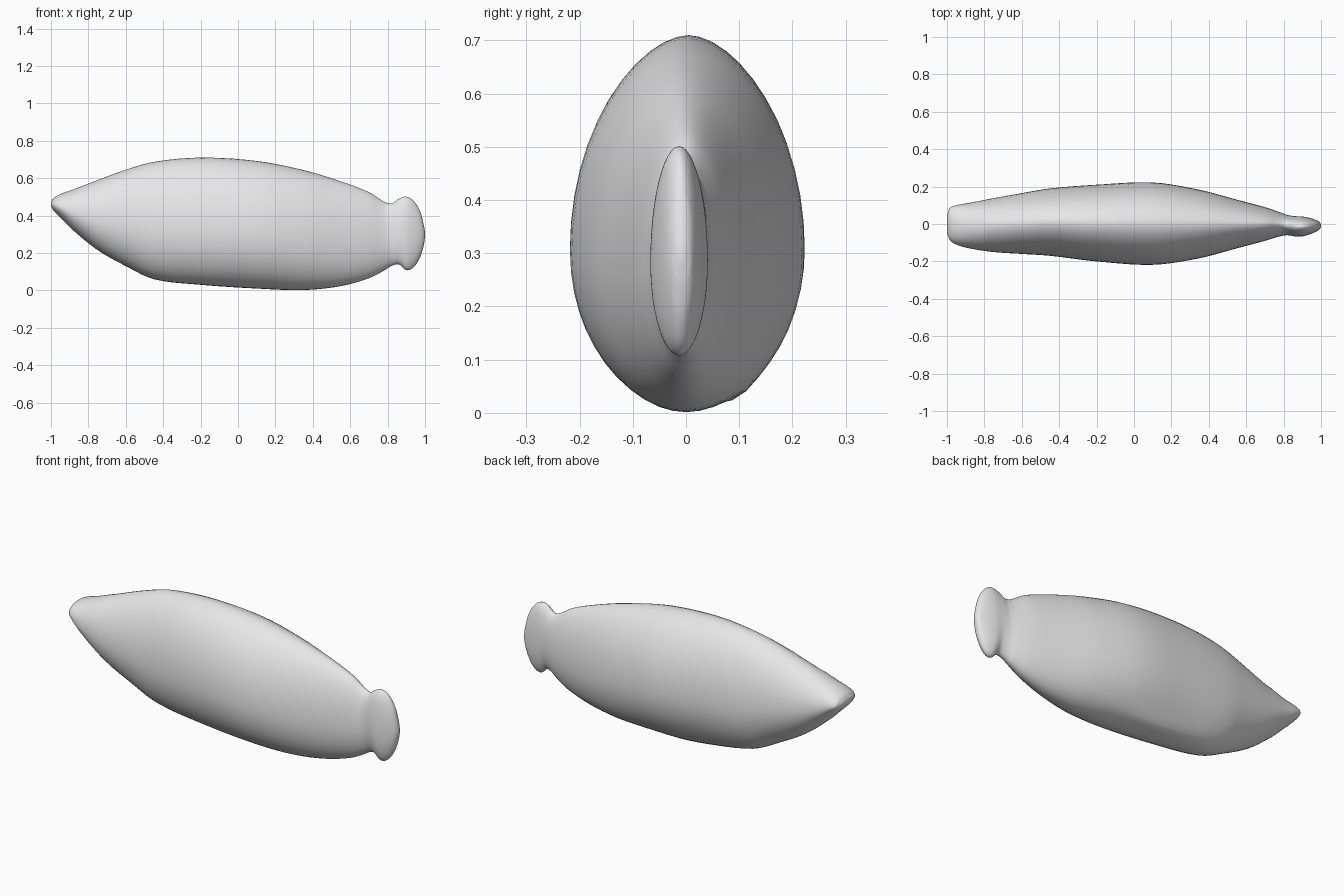
import bpy, bmesh
from math import sin, cos, pi, exp, copysign

old = bpy.data.objects.get("Cube")
if old:
    bpy.data.objects.remove(old, do_unlink=True)

grey = bpy.data.materials.new("plain grey")
grey.use_nodes = True
grey.diffuse_color = (0.8, 0.8, 0.8, 1)
grey.node_tree.nodes["Principled BSDF"].inputs["Base Color"].default_value = (0.8, 0.8, 0.8, 1)

# Body outline: x, bottom, top, right side (front), left side (back)
STATIONS = [
    (-1.0, .45, .475, -.05, .05),
    (-.985, .425, .495, -.085, .085),
    (-.95, .39, .515, -.11, .1),
    (-.88, .32, .54, -.13, .113),
    (-.75, .215, .59, -.15, .138),
    (-.6, .13, .645, -.16, .165),
    (-.45, .06, .687, -.17, .19),
    (-.2, .03, .71, -.2, .21),
    (.1, .01, .692, -.218, .222),
    (.35, .002, .643, -.183, .183),
    (.55, .023, .583, -.13, .13),
    (.7, .065, .525, -.09, .09),
    (.78, .105, .475, -.066, .063),
    (.82, .13, .464, -.06, .048),
    (.86, .139, .49, -.066, .042),
    (.9, .108, .501, -.066, .04),
    (.94, .125, .477, -.055, .032),
    (.975, .18, .42, -.04, .02),
    (.993, .24, .35, -.027, .01),
    (1.0, .285, .31, -.015, -.002),
]
SIDES = 48
STEPS = 5


def slope(i, k):
    """Change of column k with x at station i."""
    a = STATIONS[max(i - 1, 0)]
    b = STATIONS[min(i + 1, len(STATIONS) - 1)]
    return (b[k] - a[k]) / (b[0] - a[0])


def between(i, t):
    """Smooth curve through the stations, part t of the way from i to i + 1."""
    a, b = STATIONS[i], STATIONS[i + 1]
    gap = b[0] - a[0]
    row = [a[0] + gap * t]
    for k in range(1, len(a)):
        row.append(a[k] * (1 + 2 * t) * (1 - t) ** 2 + b[k] * t * t * (3 - 2 * t)
                   + gap * t * (1 - t) * (slope(i, k) * (1 - t) - slope(i + 1, k) * t))
    return row


def section(x, low, high, right, left):
    """Egg-shaped ring, a little narrower above than below."""
    middle = low + (high - low) * 0.43
    centre, half = (right + left) / 2, (left - right) / 2
    for n in range(SIDES):
        angle = 2 * pi * n / SIDES
        c, s = cos(angle), sin(angle)
        power = 1.12 if s > 0 and abs(x) < 0.8 else 1.0
        y = centre + half * copysign(abs(c) ** power, c)
        z = middle + s * (high - middle if s > 0 else middle - low)
        # Soft swelling under the left side of the belly
        if s < 0:
            z -= 0.02 * exp(-((x + 0.12) / 0.25) ** 2 - ((y - 0.1) / 0.04) ** 2)
        yield x, y, z


# Body, neck and tail fin as one continuous skin
rows = [between(i, j / STEPS) for i in range(len(STATIONS) - 1) for j in range(STEPS)]
rows.append(STATIONS[-1])
bm = bmesh.new()
rings = [[bm.verts.new(p) for p in section(*row)] for row in rows]
for a, b in zip(rings, rings[1:]):
    for n in range(SIDES):
        m = (n + 1) % SIDES
        bm.faces.new((a[n], a[m], b[m], b[n]))
bm.faces.new(rings[0])
bm.faces.new(rings[-1])
bmesh.ops.recalc_face_normals(bm, faces=bm.faces)
for face in bm.faces:
    face.smooth = True

mesh = bpy.data.meshes.new("body_with_tail_fin")
bm.to_mesh(mesh)
bm.free()
mesh.materials.append(grey)
body = bpy.data.objects.new("body_with_tail_fin", mesh)
bpy.context.collection.objects.link(body)
